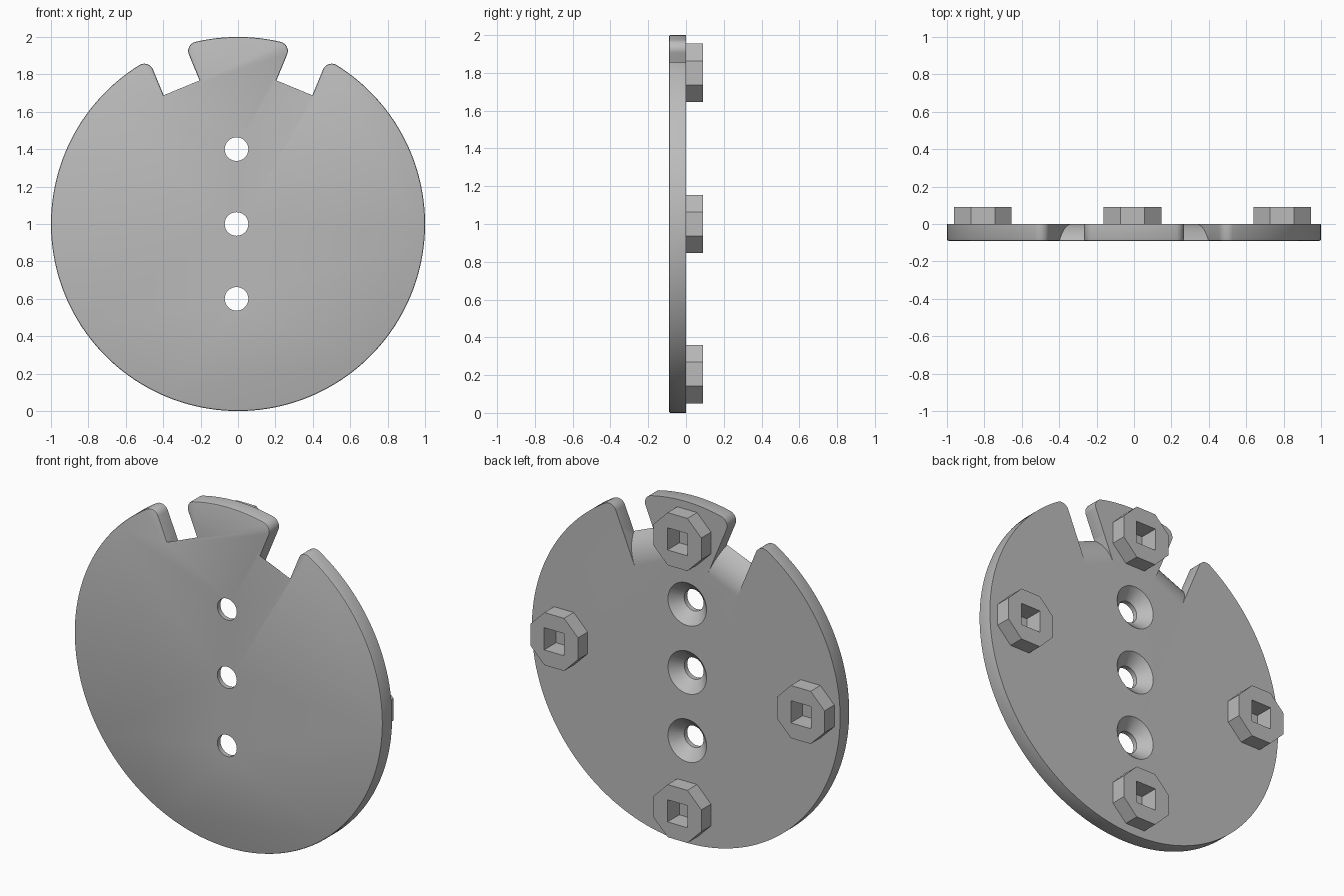
import bpy, bmesh, math
from mathutils import Matrix, Vector

cube = bpy.data.objects.get("Cube")
if cube:
    bpy.data.objects.remove(cube)

THICK = 0.09
OFF = -0.008                      # bosses and holes sit a hair off centre
SLOT = math.radians(22.5)
HALF_W, FLOOR, FILLET = 0.104, 0.79, 0.05

grey = bpy.data.materials.new("plate grey")
grey.use_nodes = True
grey.diffuse_color = (0.5, 0.5, 0.5, 1)
grey.node_tree.nodes["Principled BSDF"].inputs["Base Color"].default_value = (0.5, 0.5, 0.5, 1)


def prism(name, points, depth, matrix=Matrix(), bevel=0):
    """Extrude an outline in local XZ from y = 0 to y = depth."""
    bm = bmesh.new()
    face = bm.faces.new([bm.verts.new((x, 0, z)) for x, z in points])
    out = bmesh.ops.extrude_face_region(bm, geom=[face])
    moved = [v for v in out["geom"] if isinstance(v, bmesh.types.BMVert)]
    bmesh.ops.translate(bm, verts=moved, vec=(0, depth, 0))
    bmesh.ops.recalc_face_normals(bm, faces=bm.faces)
    if bevel:
        rim = [e for e in bm.edges if all(v in moved for v in e.verts)]
        bmesh.ops.bevel(bm, geom=rim, offset=bevel, segments=2, profile=0.5, affect='EDGES')
    bm.transform(matrix)
    return finish(name, bm)


def cone(name, r_back, r_front, y_back, y_front, x, z):
    bm = bmesh.new()
    bmesh.ops.create_cone(bm, cap_ends=True, segments=48, radius1=r_back,
                          radius2=r_front, depth=y_back - y_front)
    bm.transform(Matrix.Translation((x, (y_back + y_front) / 2, z))
                 @ Matrix.Rotation(math.pi / 2, 4, 'X'))
    return finish(name, bm)


def finish(name, bm):
    mesh = bpy.data.meshes.new(name)
    bm.to_mesh(mesh)
    bm.free()
    mesh.materials.append(grey)
    obj = bpy.data.objects.new(name, mesh)
    bpy.context.collection.objects.link(obj)
    return obj


def cut(target, cutter):
    """Subtract a cutter, then throw it away."""
    mod = target.modifiers.new("cut", 'BOOLEAN')
    mod.object, mod.operation, mod.solver = cutter, 'DIFFERENCE', 'EXACT'
    bpy.context.view_layer.objects.active = target
    bpy.ops.object.modifier_apply(modifier=mod.name)
    bpy.data.objects.remove(cutter)


def polar(angle, r=1.0):
    return Vector((math.sin(angle) * r, math.cos(angle) * r))


def slot_outline(angle):
    """Slot with rounded mouth, from the anticlockwise side to the clockwise side."""
    t = HALF_W + FILLET
    r = math.sqrt((1 - FILLET) ** 2 - t ** 2)
    lean = math.atan2(t, r)
    steps = 10
    half = []
    for i in range(steps + 1):
        a = -lean + (math.pi / 2 + lean) * i / steps
        half.append(Vector((-t, r)) + polar(a, FILLET))
    half.append(Vector((-HALF_W, FLOOR)))
    pts = half + [Vector((-p.x, p.y)) for p in reversed(half)]
    rot = Matrix.Rotation(-angle, 2)
    return [rot @ p for p in pts], lean


def arc(a0, a1, n):
    return [polar(a0 + (a1 - a0) * i / n) for i in range(1, n)]


# Disc with two radial slots either side of the top tab
right_slot, lean = slot_outline(SLOT)
left_slot, _ = slot_outline(-SLOT)
outline = (right_slot + arc(SLOT + lean, 2 * math.pi - SLOT - lean, 140)
           + left_slot + arc(-SLOT + lean, SLOT - lean, 12))
disc = prism("disc_plate", outline, -THICK, Matrix.Translation((0, 0, 1)), bevel=0.008)

# Rounded ramps running from the back face into each slot
R = 0.205
run = math.sqrt(2 * R * THICK - THICK ** 2)
for side in (-1, 1):
    profile = [(0.02, FLOOR - run)]
    for i in range(15):
        d = run * i / 14
        profile.append((-(R - math.sqrt(R * R - d * d)), FLOOR - run + d))
    profile += [(-THICK, FLOOR + 0.05), (0.02, FLOOR + 0.05)]
    place = (Matrix.Translation((0, 0, 1)) @ Matrix.Rotation(side * SLOT, 4, 'Y')
             @ Matrix.Translation((HALF_W, 0, 0)) @ Matrix.Rotation(math.pi / 2, 4, 'Z'))
    cut(disc, prism("ramp_cutter", profile, 2 * HALF_W, place))

# Countersunk screw holes
for z in (0.6, 1.0, 1.4):
    cut(disc, cone("hole_cutter", 0.063, 0.063, 0.05, -0.2, OFF, z))
    cut(disc, cone("countersink_cutter", 0.13, 0.055, 0.005, -0.07, OFF, z))

# Octagonal bosses with square sockets on the back
octagon = [polar(math.radians(22.5 + 45 * i), 0.167) for i in range(8)]
S = 0.065
square = [(-S, -S), (S, -S), (S, S), (-S, S)]
for name, x, z in (("top", 0, 1.8), ("bottom", 0, 0.205), ("left", 0.8, 1.0), ("right", -0.8, 1.0)):
    boss = prism(name + "_boss", octagon, THICK, Matrix.Translation((x + OFF, 0, z)))
    cut(boss, prism("socket_cutter", square, 0.3, Matrix.Translation((x + OFF, -0.1, z))))
    cut(disc, prism("pocket_cutter", square, 0.1, Matrix.Translation((x + OFF, -0.02, z))))

bpy.ops.object.select_all(action='DESELECT')
disc.select_set(True)
bpy.context.view_layer.objects.active = disc
bpy.ops.object.shade_smooth_by_angle(angle=math.radians(30))
